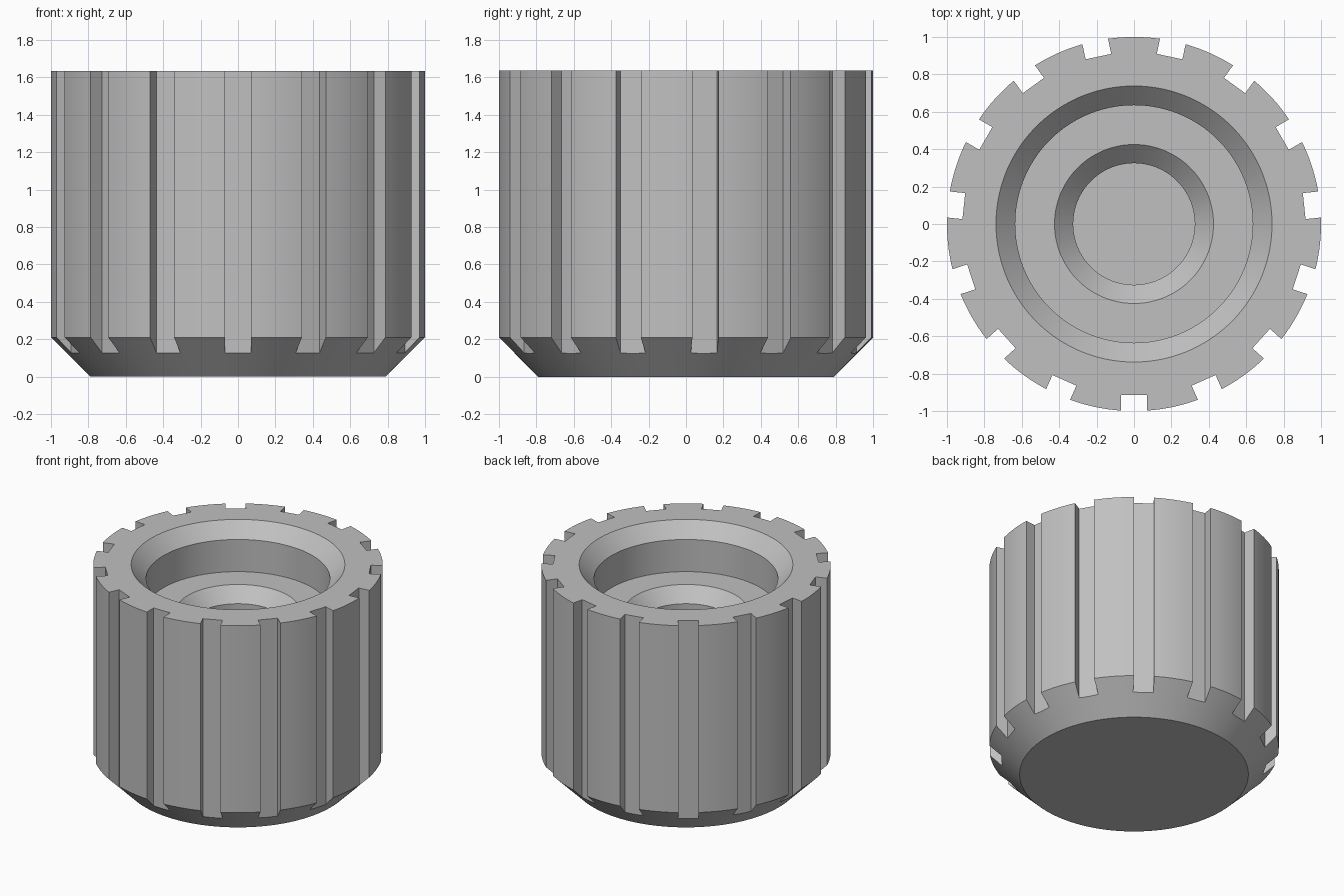
import bpy, bmesh, math
from mathutils import Matrix, Vector

cube = bpy.data.objects.get("Cube")
if cube:
    bpy.data.objects.remove(cube, do_unlink=True)

HEIGHT = 1.635
SEGMENTS = 180
NOTCHES = 15
NOTCH_WIDTH = 0.14
NOTCH_FLOOR = 0.915     # distance of the notch floor from the axis
HOLE_FLOOR = 0.4

grey = bpy.data.materials.new("plain grey")
grey.use_nodes = True
colour = (0.53, 0.53, 0.53, 1)
grey.diffuse_color = colour
grey.node_tree.nodes["Principled BSDF"].inputs["Base Color"].default_value = colour


def make_object(name, bm):
    bmesh.ops.recalc_face_normals(bm, faces=bm.faces)
    mesh = bpy.data.meshes.new(name)
    bm.to_mesh(mesh)
    bm.free()
    mesh.materials.append(grey)
    obj = bpy.data.objects.new(name, mesh)
    bpy.context.collection.objects.link(obj)
    return obj


def lathe(name, profile):
    """Turn an (r, z) profile round z and cap both ends."""
    bm = bmesh.new()
    rings = []
    for r, z in profile:
        rings.append([bm.verts.new((r * math.cos(a), r * math.sin(a), z))
                      for a in (math.tau * i / SEGMENTS for i in range(SEGMENTS))])
    for low, high in zip(rings, rings[1:]):
        for i in range(SEGMENTS):
            j = (i + 1) % SEGMENTS
            bm.faces.new((low[i], low[j], high[j], high[i]))
    bm.faces.new(rings[0])
    bm.faces.new(rings[-1])
    return make_object(name, bm)


# Knob body: chamfered base, outer wall, stepped and countersunk bore
knob = lathe("knob_body", [
    (0.79, 0), (1, 0.21), (1, HEIGHT),
    (0.738, HEIGHT), (0.635, HEIGHT - 0.105),
    (0.635, 1.285), (0.425, 1.285),
    (0.325, 1.185), (0.325, HOLE_FLOOR),
])

# Grip notches: a ring of boxes, the first facing the front
bm = bmesh.new()
depth = 0.3
for i in range(NOTCHES):
    place = (Matrix.Rotation(math.tau * i / NOTCHES, 4, "Z")
             @ Matrix.Translation(Vector((0, -NOTCH_FLOOR - depth / 2, 1)))
             @ Matrix.Diagonal((NOTCH_WIDTH, depth, 3, 1)))
    bmesh.ops.create_cube(bm, size=1, matrix=place)
cutter = make_object("notch_cutter", bm)
cutter.hide_render = True

cut = knob.modifiers.new("grip notches", "BOOLEAN")
cut.operation = "DIFFERENCE"
cut.solver = "EXACT"
cut.object = cutter

bpy.ops.object.select_all(action="DESELECT")
knob.select_set(True)
bpy.context.view_layer.objects.active = knob
bpy.ops.object.modifier_apply(modifier=cut.name)
bpy.data.objects.remove(cutter, do_unlink=True)
bpy.ops.object.shade_smooth_by_angle(angle=math.radians(20))
